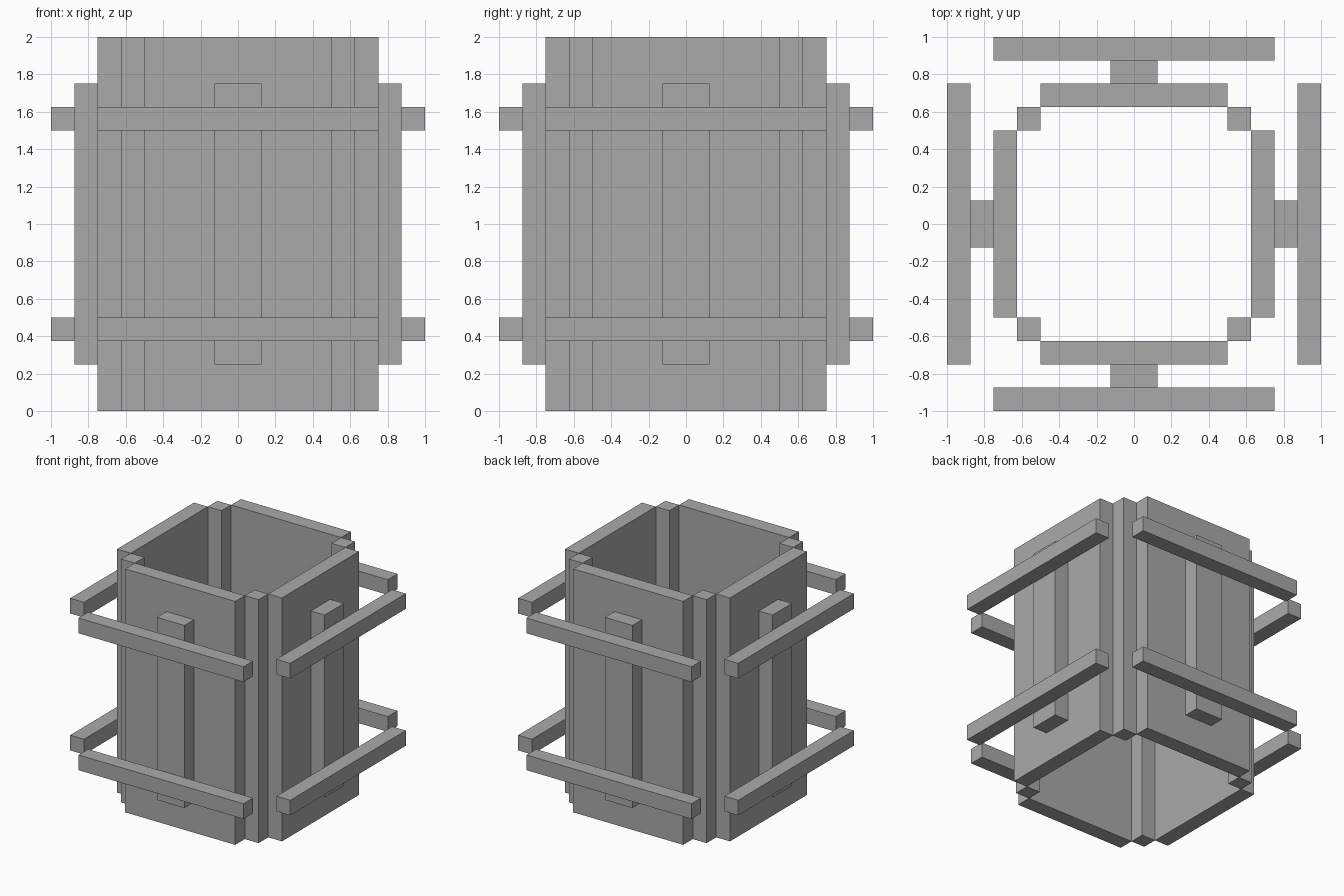
import bpy
import math
from mathutils import Matrix, Vector

default = bpy.data.objects.get("Cube")
if default:
    bpy.data.objects.remove(default, do_unlink=True)

# One plain grey for the whole model
GREY = (0.4, 0.4, 0.4, 1.0)
grey = bpy.data.materials.new("plain_grey")
grey.use_nodes = True
grey.diffuse_color = GREY
grey.node_tree.nodes["Principled BSDF"].inputs["Base Color"].default_value = GREY


def box(name, low, high, turn):
    """Box between two corners, turned about the z axis."""
    low, high = Vector(low), Vector(high)
    bpy.ops.mesh.primitive_cube_add(size=1)
    obj = bpy.context.object
    obj.name = obj.data.name = name
    obj.data.transform(Matrix.Rotation(turn, 4, "Z")
                       @ Matrix.Translation((low + high) / 2)
                       @ Matrix.Diagonal((*(high - low), 1)))
    obj.data.materials.append(grey)


T = 0.125  # board thickness
H = 2.0    # full height

# Four identical sides around the open middle
for i, side in enumerate(("front", "left", "back", "right")):
    turn = i * math.pi / 2
    # Wall panel
    box(f"{side}_wall", (-4 * T, -6 * T, 0), (4 * T, -5 * T, H), turn)
    # Upright batten on the wall
    box(f"{side}_batten", (-T, -7 * T, 2 * T), (T, -6 * T, H - 2 * T), turn)
    # Horizontal rails on the batten
    for level, z in (("lower", 3 * T), ("upper", 12 * T)):
        box(f"{side}_{level}_rail", (-6 * T, -8 * T, z), (6 * T, -7 * T, z + T), turn)
    # Corner post beside the wall
    box(f"{side}_corner_post", (4 * T, -5 * T, 0), (5 * T, -4 * T, H), turn)
